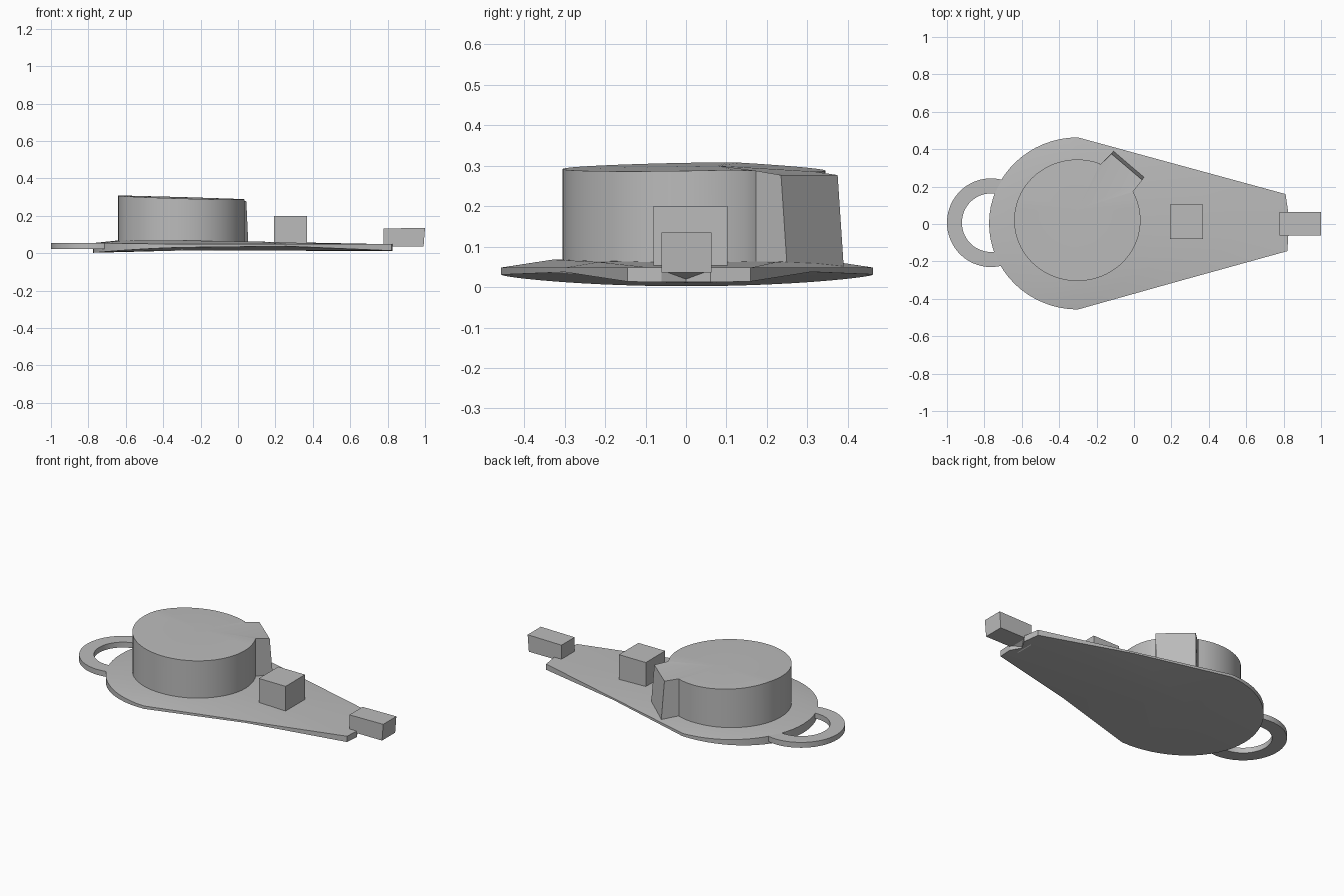
import bpy, bmesh, math
from mathutils import Matrix

old = bpy.data.objects.get("Cube")
if old:
    bpy.data.objects.remove(old, do_unlink=True)

grey = bpy.data.materials.new("plain_grey")
grey.use_nodes = True
colour = (0.5, 0.5, 0.5, 1)
grey.diffuse_color = colour
grey.node_tree.nodes["Principled BSDF"].inputs["Base Color"].default_value = colour


def finish(bm, name, smooth=True):
    bmesh.ops.recalc_face_normals(bm, faces=bm.faces)
    mesh = bpy.data.meshes.new(name)
    bm.to_mesh(mesh)
    bm.free()
    mesh.materials.append(grey)
    ob = bpy.data.objects.new(name, mesh)
    bpy.context.collection.objects.link(ob)
    if smooth:
        bpy.ops.object.select_all(action="DESELECT")
        ob.select_set(True)
        bpy.context.view_layer.objects.active = ob
        bpy.ops.object.shade_smooth_by_angle(angle=math.radians(25))
    return ob


def arc(cx, cy, rx, ry, start, end, steps):
    angles = [math.radians(start + (end - start) * i / steps) for i in range(steps + 1)]
    return [(cx + rx * math.cos(a), cy + ry * math.sin(a)) for a in angles]


def clamp(t):
    return max(0.0, min(1.0, t))


def bridge(bm, a, b):
    for i in range(len(a)):
        j = (i + 1) % len(a)
        bm.faces.new((a[i], a[j], b[j], b[i]))


# Base plate: teardrop outline, gently crowned above and sloping below
outline = arc(-0.3, 0.003, 0.475, 0.46, 90, 270, 32)
outline += [(0.26, -0.3), (0.82, -0.145), (0.825, -0.06), (0.79, 0), (0.825, 0.06), (0.81, 0.16), (0.26, 0.31)]


def under(x, y):
    rise = 0.002 + 0.03 * clamp((x + 0.78) / 1.1) - 0.02 * clamp((x - 0.3) / 0.5)
    return rise + 0.016 * (y / 0.46) ** 2


def rim(x):
    return 0.048 + 0.006 * clamp((-0.3 - x) / 0.45)


bm = bmesh.new()
bottom = [bm.verts.new((x, y, under(x, y))) for x, y in outline]
edge = [bm.verts.new((x, y, rim(x))) for x, y in outline]
inner = []
for x, y in outline:
    px, py = -0.3 + (x + 0.3) * 0.72, y * 0.72
    inner.append(bm.verts.new((px, py, 0.068 - 0.018 * clamp((px + 0.1) / 0.6))))
bridge(bm, bottom, edge)
bridge(bm, edge, inner)
hub = bm.verts.new((-0.3, 0, 0.068))
foot = bm.verts.new((-0.3, 0.1, 0.014))
for i in range(len(outline)):
    j = (i + 1) % len(outline)
    bm.faces.new((inner[i], inner[j], hub))
    bm.faces.new((bottom[j], bottom[i], foot))
finish(bm, "base_plate")

# Loop handle: flat C-shaped ring whose ends run into the plate
bm = bmesh.new()
rows = []
for ox, oy in arc(-0.765, 0.007, 0.235, 0.237, 72, 288, 36):
    ix = -0.765 + (ox + 0.765) * 0.66
    iy = 0.007 + (oy - 0.007) * 0.66
    rows.append([bm.verts.new(p) for p in
                 ((ox, oy, 0.022), (ix, iy, 0.022), (ix, iy, 0.054), (ox, oy, 0.054))])
for a, b in zip(rows, rows[1:]):
    bridge(bm, a, b)
bm.faces.new(rows[0])
bm.faces.new(rows[-1])
finish(bm, "loop_handle")

# Drum with a square corner lug standing out at the back
profile = arc(-0.303, 0.02, 0.338, 0.325, 69, 388, 60)
profile += [(-0.005, 0.173), (0.055, 0.25), (-0.11, 0.39), (-0.18, 0.318)]


def drum_top(x, y):
    if y > 0.2 and x > -0.15:
        return 0.277
    return 0.309 - 0.02 * clamp((x + 0.64) / 0.68) - 0.03 * clamp((0.11 - abs(y - 0.11)) * 0)\
        - 0.007 * clamp((0.1 - y) / 0.4) - 0.012 * clamp((y - 0.12) / 0.24)


bm = bmesh.new()
low = [bm.verts.new((x, y, 0.05)) for x, y in profile]
high = []
for x, y in profile:
    lean = 0.015 if y > 0.2 and x > -0.15 else 0
    high.append(bm.verts.new((x - lean * 0.7, y - lean, drum_top(x, y))))
bridge(bm, low, high)
bm.faces.new(low)
crown = bm.verts.new((-0.3, 0.08, 0.3))
for i in range(len(high)):
    bm.faces.new((high[i], high[(i + 1) % len(high)], crown))
finish(bm, "drum")


# Plain blocks given by their bounds
def block(name, x, y, z):
    bm = bmesh.new()
    size = (x[1] - x[0], y[1] - y[0], z[1] - z[0])
    centre = (sum(x) / 2, sum(y) / 2, sum(z) / 2)
    bmesh.ops.create_cube(bm, size=1, matrix=Matrix.Translation(centre) @ Matrix.Diagonal((*size, 1)))
    return finish(bm, name, False)


block("middle_block", (0.193, 0.37), (-0.08, 0.103), (0.035, 0.2))
tip = block("end_connector", (0.777, 0.992), (-0.061, 0.063), (0.036, 0.132))
# Slight skew of the tip and a folded tongue beneath it
for v in tip.data.vertices:
    if v.co.x > 0.9 and v.co.z > 0.1:
        v.co.x += 0.008
        v.co.z += 0.003
bm = bmesh.new()
sides = [[bm.verts.new((x, y, z)) for x, z in ((0.775, 0.01), (0.83, 0.045), (0.775, 0.045))]
         for y in (-0.05, 0.06)]
bridge(bm, *sides)
for s in sides:
    bm.faces.new(s)
finish(bm, "connector_tongue", False)
